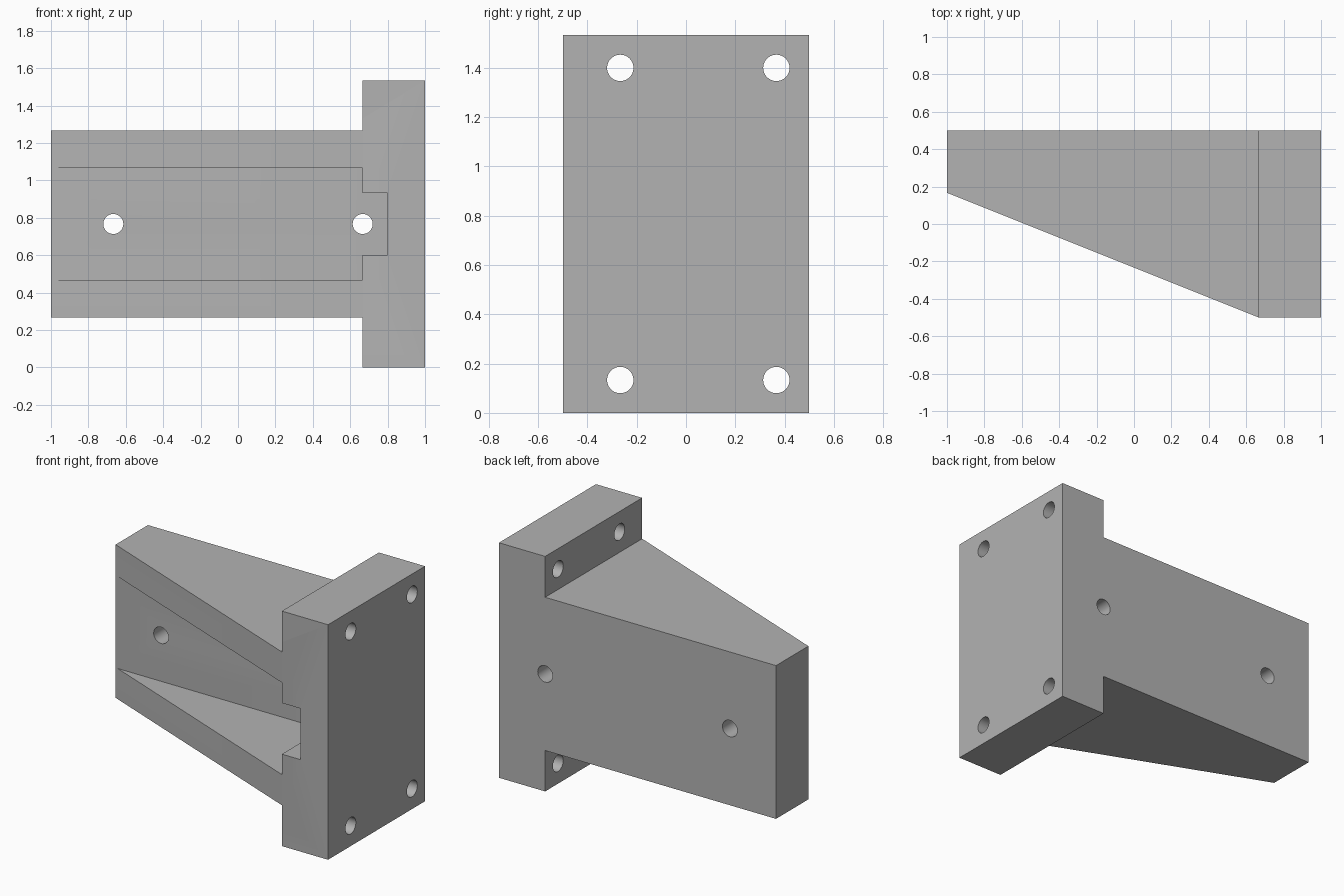
import bpy, bmesh, math
from mathutils import Vector, Matrix

cube = bpy.data.objects.get("Cube")
if cube:
    bpy.data.objects.remove(cube, do_unlink=True)

# Single grey material
GREY = (0.45, 0.45, 0.45, 1.0)
grey = bpy.data.materials.new("machined_grey")
grey.use_nodes = True
grey.diffuse_color = GREY
grey.node_tree.nodes["Principled BSDF"].inputs["Base Color"].default_value = GREY

# Main dimensions
THIRD = 2 / 3
MID = 0.7667             # height of the arm's centre line
HEIGHT = 2 * MID
HOLE = 0.0535


def make_object(name, bm):
    bmesh.ops.recalc_face_normals(bm, faces=bm.faces)
    mesh = bpy.data.meshes.new(name)
    bm.to_mesh(mesh)
    bm.free()
    mesh.materials.append(grey)
    obj = bpy.data.objects.new(name, mesh)
    bpy.context.collection.objects.link(obj)
    return obj


def prism(name, points, sweep):
    """Extrude a closed outline along a vector."""
    bm = bmesh.new()
    face = bm.faces.new([bm.verts.new(p) for p in points])
    new = bmesh.ops.extrude_face_region(bm, geom=[face])["geom"]
    verts = [v for v in new if isinstance(v, bmesh.types.BMVert)]
    bmesh.ops.translate(bm, verts=verts, vec=Vector(sweep))
    return make_object(name, bm)


def drill(name, centre, axis, length):
    bm = bmesh.new()
    turn = Vector((0, 0, 1)).rotation_difference(Vector(axis)).to_matrix().to_4x4()
    bmesh.ops.create_cone(bm, cap_ends=True, segments=40, radius1=HOLE, radius2=HOLE,
                          depth=length, matrix=Matrix.Translation(centre) @ turn)
    return make_object(name, bm)


# Bracket: T-shaped outline (arm and mounting flange), mirrored about the centre line
half = [(-1, 0.5), (THIRD, 0.5), (THIRD, MID), (1, MID)]
outline = half + [(x, -z) for x, z in reversed(half)]
bracket = prism("bracket", [(x, -0.5, MID + z) for x, z in outline], (0, 1, 0))

# Wedge that tapers the front of the arm
taper = prism("taper_cutter",
              [(-1.1, 0.2067, 0.2), (0.9167, -0.6, 0.2), (-1.1, -0.6, 0.2)],
              (0, 0, 1.13))

# Stepped pocket, open to the front, running a little way into the flange
half = [(-1.2, 0.3), (THIRD, 0.3), (THIRD, 0.1667), (0.8, 0.1667)]
outline = half + [(x, -z) for x, z in reversed(half)]
pocket = prism("pocket_cutter", [(x, -0.7, MID + z) for x, z in outline], (0, 0.859, 0))

# Bolt holes through the arm and the flange
cutters = [taper, pocket]
for x in (-THIRD, THIRD):
    cutters.append(drill("arm_hole_cutter", (x, 0.2, MID), (0, 1, 0), 2))
for y in (-0.2667, 0.3667):
    for z in (0.1333, HEIGHT - 0.1333):
        cutters.append(drill("flange_hole_cutter", (0.83, y, z), (1, 0, 0), 1))

for cutter in cutters:
    cutter.hide_render = True
    cut = bracket.modifiers.new(cutter.name, "BOOLEAN")
    cut.operation = "DIFFERENCE"
    cut.solver = "EXACT"
    cut.object = cutter

# Bake the cuts and discard the cutters
graph = bpy.context.evaluated_depsgraph_get()
baked = bpy.data.meshes.new_from_object(bracket.evaluated_get(graph))
bracket.modifiers.clear()
bracket.data = baked
for cutter in cutters:
    bpy.data.objects.remove(cutter, do_unlink=True)

# Smooth the bores while keeping the machined edges sharp
bpy.ops.object.select_all(action="DESELECT")
bracket.select_set(True)
bpy.context.view_layer.objects.active = bracket
bpy.ops.object.shade_smooth_by_angle(angle=math.radians(30))
